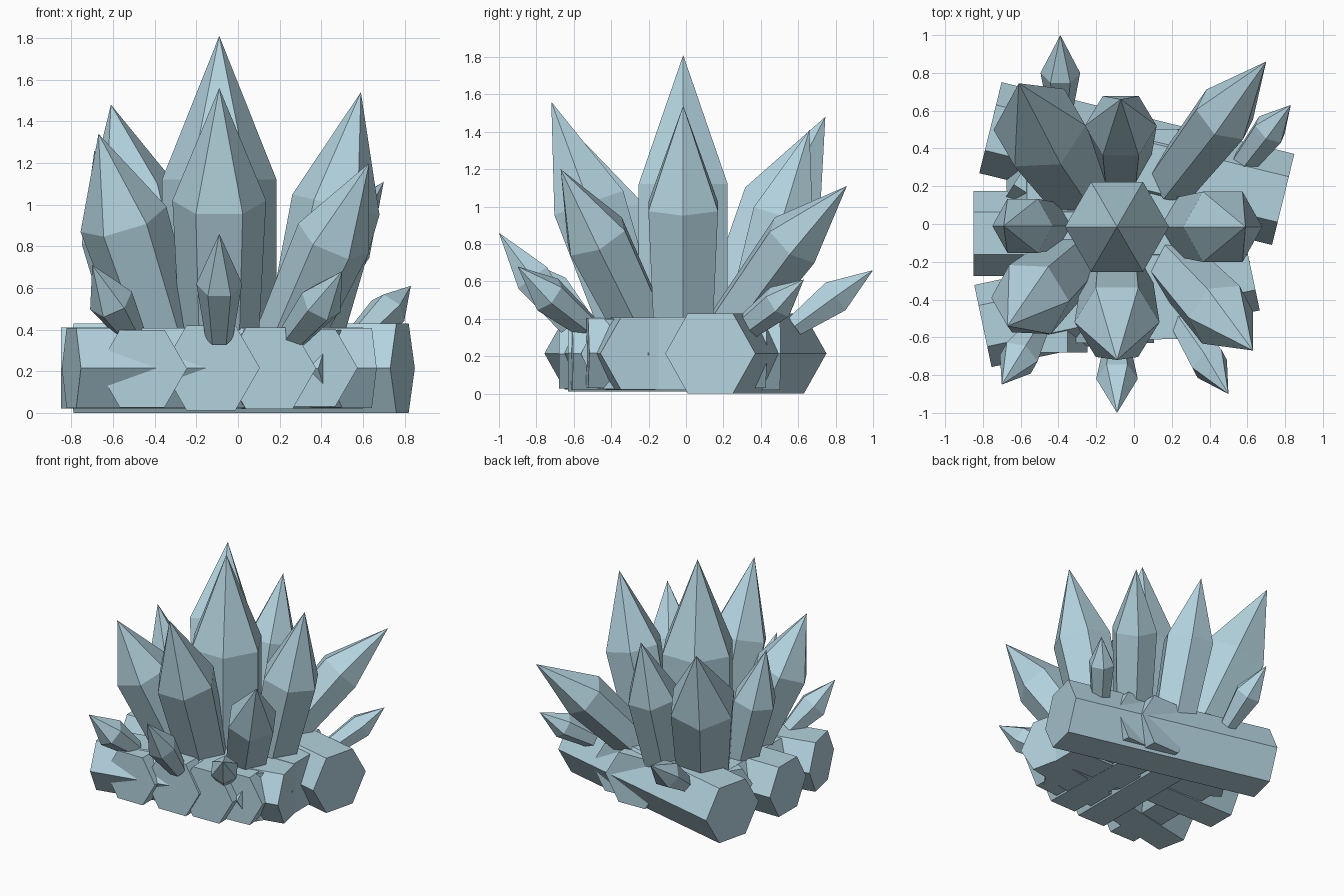
import bpy, bmesh, math
from mathutils import Vector, Matrix

if "Cube" in bpy.data.objects:
    bpy.data.objects.remove(bpy.data.objects["Cube"])

mat = bpy.data.materials.new("pale_blue_crystal")
mat.diffuse_color = (0.45, 0.65, 0.73, 1)
mat.use_nodes = True
mat.node_tree.nodes["Principled BSDF"].inputs["Base Color"].default_value = mat.diffuse_color


def hex_solid(name, rings, rot, tip=None):
    """Hexagonal solid lofted through (centre, radius) rings, optionally ending in a point."""
    bm = bmesh.new()
    loops = []
    for c, r in rings:
        loops.append([bm.verts.new(Vector(c) + rot @ Vector(
            (r * math.cos(i * math.pi / 3), r * math.sin(i * math.pi / 3), 0))) for i in range(6)])
    bm.faces.new(loops[0][::-1])
    for a, b in zip(loops, loops[1:]):
        for i in range(6):
            j = (i + 1) % 6
            bm.faces.new((a[i], a[j], b[j], b[i]))
    last = loops[-1]
    if tip is None:
        bm.faces.new(last)
    else:
        t = bm.verts.new(tip)
        for i in range(6):
            bm.faces.new((last[i], last[(i + 1) % 6], t))
    bmesh.ops.recalc_face_normals(bm, faces=bm.faces)
    me = bpy.data.meshes.new(name)
    bm.to_mesh(me)
    bm.free()
    me.materials.append(mat)
    ob = bpy.data.objects.new(name, me)
    bpy.context.collection.objects.link(ob)


def crystal(name, base, shoulder, tip, r, taper=0.82):
    d = Vector(tip) - Vector(base)
    rot = Vector((0, 0, 1)).rotation_difference(d)
    hex_solid(name, [(base, r * taper), (shoulder, r)], rot, tip)


def log(name, a, b, r, z):
    """Horizontal hexagonal prism with flat top and bottom."""
    a, b = Vector((*a, z)), Vector((*b, z))
    d = (b - a).normalized()
    x = Vector((-d.y, d.x, 0))          # a corner points sideways
    rot = Matrix((x, d.cross(x), d)).transposed()
    hex_solid(name, [(a, r), (b, r)], rot)


# Large crystals
crystal("main_crystal", (-.09, -.015, .2), (-.09, -.015, 1.12), (-.09, -.015, 1.81), .275, 1)
crystal("front_crystal", (-.09, -.26, .25), (-.09, -.52, 1.02), (-.09, -.72, 1.56), .225)
crystal("right_crystal", (.29, -.015, .25), (.47, -.015, 1.0), (.59, -.015, 1.54), .215)
crystal("left_crystal", (-.44, -.01, .25), (-.59, -.01, .85), (-.69, -.01, 1.26), .165)
crystal("front_left_crystal", (-.33, -.20, .25), (-.55, -.40, .93), (-.67, -.54, 1.34), .215)
crystal("back_left_crystal", (-.30, .21, .25), (-.50, .51, .99), (-.61, .745, 1.48), .25)
crystal("back_crystal", (-.07, .32, .25), (-.07, .52, .95), (-.07, .66, 1.41), .19)
crystal("back_right_crystal", (.20, .22, .33), (.48, .58, .82), (.70, .86, 1.11), .17)
crystal("front_right_crystal", (.19, -.19, .25), (.46, -.48, .84), (.63, -.67, 1.20), .185)

# Small outer crystals
crystal("small_front_crystal", (-.09, -.62, .36), (-.09, -.82, .62), (-.09, -1.0, .86), .11, .6)
crystal("small_front_left_crystal", (-.51, -.55, .38), (-.61, -.71, .54), (-.70, -.85, .71), .11, .6)
crystal("small_front_right_crystal", (.25, -.52, .35), (.40, -.74, .53), (.50, -.90, .68), .105, .65)
crystal("small_right_crystal", (.55, .28, .32), (.72, .50, .49), (.83, .63, .61), .095, .7)
crystal("small_back_crystal", (-.39, .58, .36), (-.39, .80, .52), (-.39, 1.0, .66), .105, .6)

# Base of crossing horizontal prisms
log("base_back_prism", (-.76, .51), (.79, .13), .248, .215)
log("base_middle_prism", (-.85, -.05), (.60, -.05), .225, .215)
log("base_front_prism", (-.80, -.54), (.62, -.24), .222, .215)
log("base_inner_prism_a", (-.13, -.63), (-.13, .45), .235, .216)
log("base_inner_prism_b", (.15, -.61), (.12, .50), .225, .214)
log("base_inner_prism_c", (.36, -.53), (.30, .42), .215, .217)
log("base_inner_prism_d", (-.46, -.68), (-.46, .48), .215, .213)
log("base_diagonal_prism", (-.58, .30), (.50, -.38), .215, .212)
